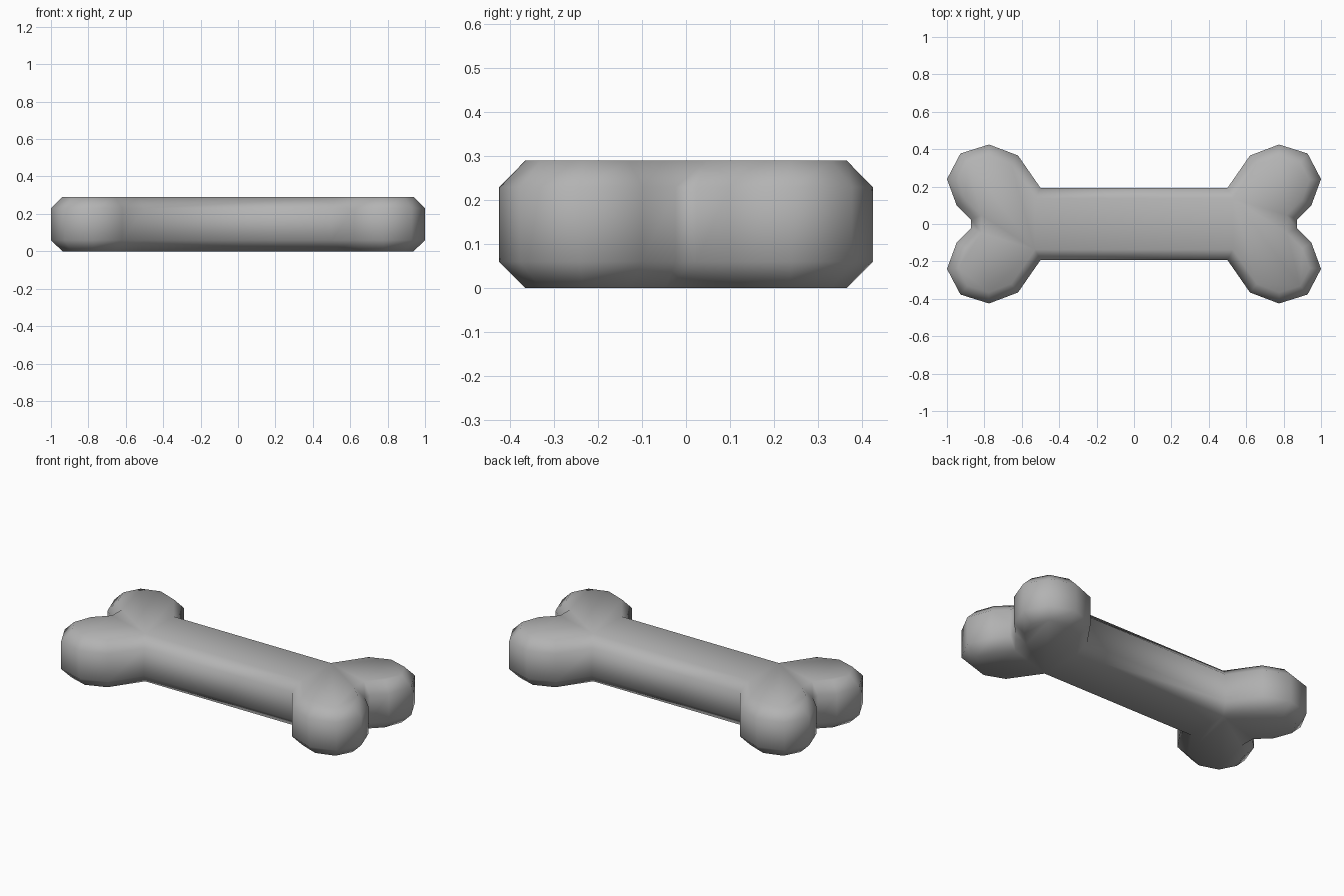
import bpy, bmesh
from mathutils import Vector

if "Cube" in bpy.data.objects:
    bpy.data.objects.remove(bpy.data.objects["Cube"])

# Outline of one quarter of the bone: shaft corner, knob, end notch
quarter = [(0.50, 0.193), (0.62, 0.366), (0.775, 0.425), (0.928, 0.377),
           (1.0, 0.24), (0.948, 0.099), (0.872, 0.024)]

# Mirror the quarter into a closed counter-clockwise outline
right = [(x, -y) for x, y in quarter] + quarter[::-1]
outline = [Vector(p) for p in right + [(-x, -y) for x, y in right]]


def inset(points, d):
    """Offset a counter-clockwise loop inward with mitred corners."""
    result = []
    for i, p in enumerate(points):
        a = (p - points[i - 1]).normalized()
        b = (points[(i + 1) % len(points)] - p).normalized()
        na, nb = Vector((-a.y, a.x)), Vector((-b.y, b.x))
        result.append(p + (na + nb) * d / (1 + na.dot(nb)))
    return result


inner = inset(outline, 0.056)
bm = bmesh.new()

# Four stacked rings give upright sides with a chamfer above and below
rings = [[bm.verts.new((p.x, p.y, z)) for p in loop]
         for loop, z in ((inner, 0), (outline, 0.06), (outline, 0.23), (inner, 0.29))]
n = len(outline)
for low, high in zip(rings, rings[1:]):
    for i in range(n):
        j = (i + 1) % n
        bm.faces.new((low[i], low[j], high[j], high[i]))

# Flat caps: a shaft panel and two knob panels, top and bottom
h = n // 2
for ring, flip in ((rings[0], True), (rings[3], False)):
    panels = [ring[:h], ring[h:], [ring[0], ring[h - 1], ring[h], ring[-1]]]
    for panel in panels:
        bm.faces.new(panel[::-1] if flip else panel)
bmesh.ops.recalc_face_normals(bm, faces=bm.faces)
for f in bm.faces:
    f.smooth = True

mesh = bpy.data.meshes.new("bone")
bm.to_mesh(mesh)
bm.free()
bone = bpy.data.objects.new("bone", mesh)
bpy.context.collection.objects.link(bone)

# Plain grey
grey = bpy.data.materials.new("grey")
grey.diffuse_color = (0.45, 0.45, 0.45, 1)
grey.use_nodes = True
grey.node_tree.nodes["Principled BSDF"].inputs["Base Color"].default_value = grey.diffuse_color
mesh.materials.append(grey)
